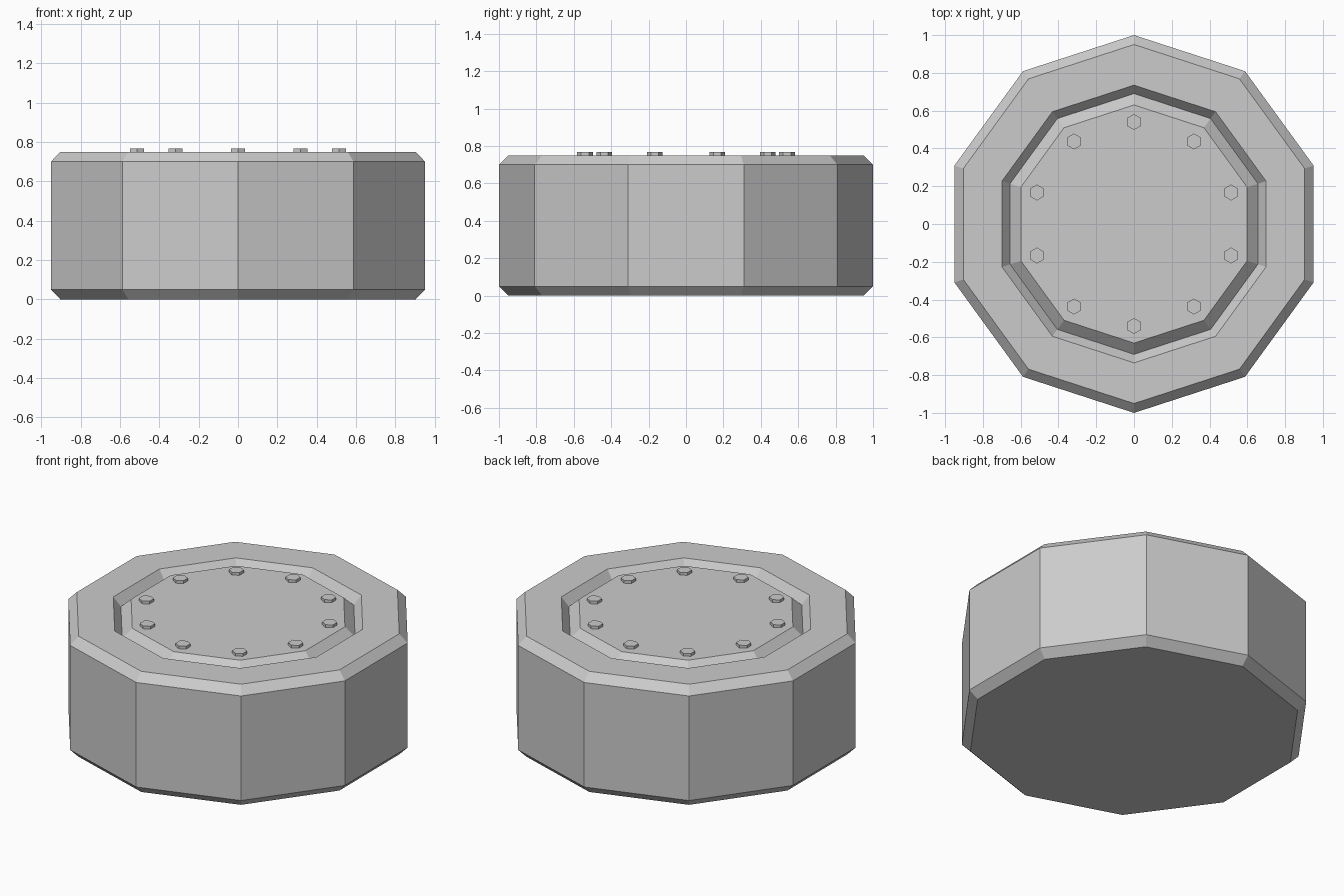
import bpy, bmesh, math

if "Cube" in bpy.data.objects:
    bpy.data.objects.remove(bpy.data.objects["Cube"])


def lathe(name, profile, sides, start, location=(0, 0, 0)):
    """Low-poly turned solid: stacked (radius, z) rings, capped at both ends."""
    bm = bmesh.new()
    rings = []
    for r, z in profile:
        angles = [start + 2 * math.pi * i / sides for i in range(sides)]
        rings.append([bm.verts.new((r * math.cos(a), r * math.sin(a), z)) for a in angles])
    for low, high in zip(rings, rings[1:]):
        for i in range(sides):
            j = (i + 1) % sides
            bm.faces.new((low[i], low[j], high[j], high[i]))
    bm.faces.new(rings[0][::-1])
    bm.faces.new(rings[-1])
    mesh = bpy.data.meshes.new(name)
    bm.to_mesh(mesh)
    bm.free()
    obj = bpy.data.objects.new(name, mesh)
    obj.location = location
    bpy.context.collection.objects.link(obj)
    return obj


# Ten-sided drum with chamfered rims and a V groove around the raised lid
lathe("drum_body", [(0.95, 0.0), (1.0, 0.05), (1.0, 0.70), (0.95, 0.75),
                    (0.735, 0.75), (0.69, 0.695), (0.63, 0.75)], 10, math.pi / 2)

# Ring of hexagonal bolt heads on the lid
for i in range(10):
    a = math.pi / 2 + i * math.pi / 5
    lathe(f"bolt_{i + 1}", [(0.042, 0.0), (0.042, 0.017)], 6, math.pi / 2,
          (0.54 * math.cos(a), 0.54 * math.sin(a), 0.75))
